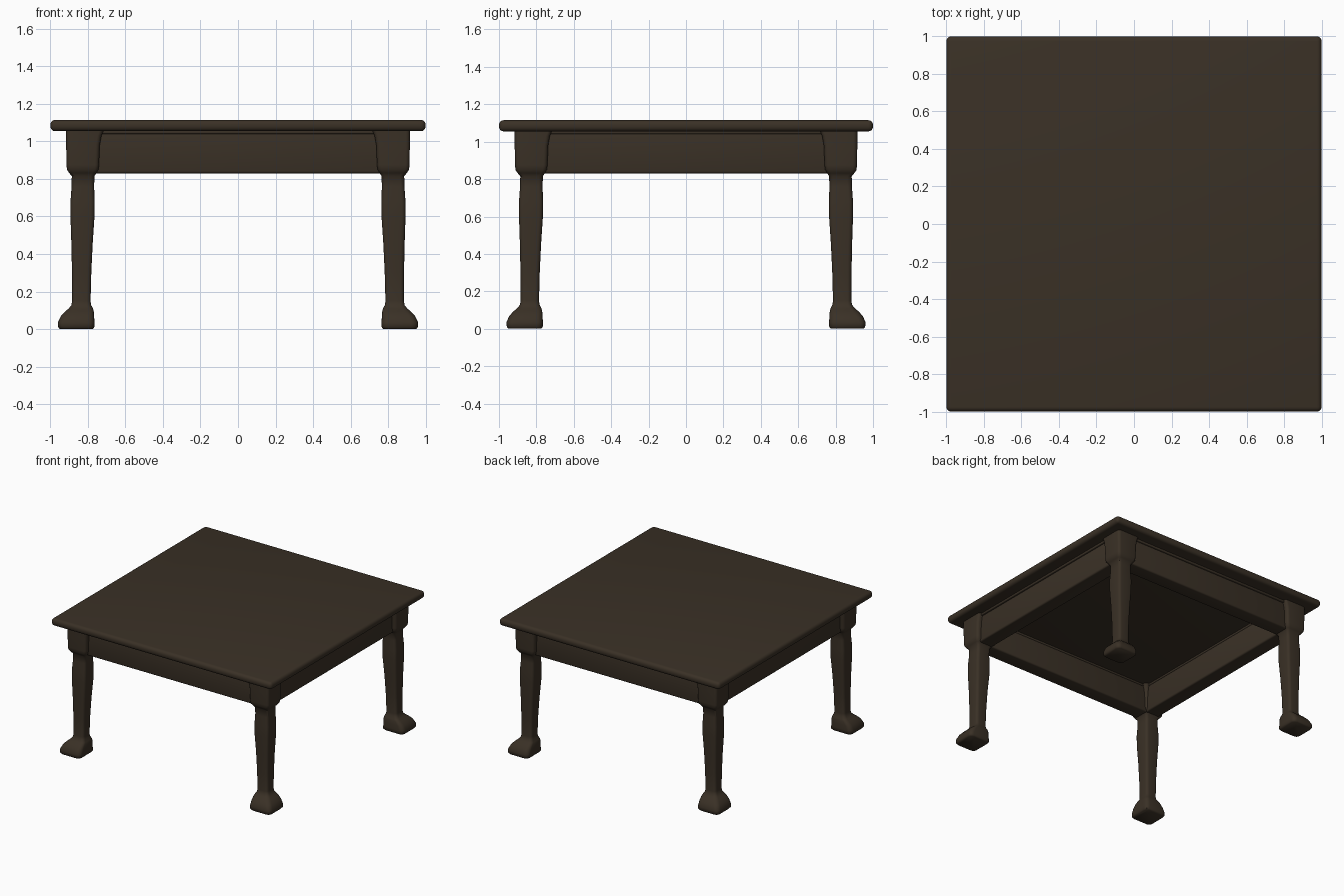
import bpy, bmesh, math

if "Cube" in bpy.data.objects:
    bpy.data.objects.remove(bpy.data.objects["Cube"])

wood = bpy.data.materials.new("dark brown wood")
wood.diffuse_color = (0.042, 0.030, 0.019, 1)
wood.use_nodes = True
wood.node_tree.nodes["Principled BSDF"].inputs["Base Color"].default_value = wood.diffuse_color


def finish(name, bm, angle=40):
    bmesh.ops.recalc_face_normals(bm, faces=bm.faces)
    me = bpy.data.meshes.new(name)
    bm.to_mesh(me)
    bm.free()
    me.materials.append(wood)
    for p in me.polygons:
        p.use_smooth = True
    me.set_sharp_from_angle(angle=math.radians(angle))
    ob = bpy.data.objects.new(name, me)
    bpy.context.collection.objects.link(ob)
    return ob


def box(name, lo, hi, bevel, segments=3):
    bm = bmesh.new()
    bmesh.ops.create_cube(bm, size=1)
    for v in bm.verts:
        v.co = [(l + h) / 2 + c * (h - l) for l, h, c in zip(lo, hi, v.co)]
    bmesh.ops.bevel(bm, geom=list(bm.edges), offset=bevel, segments=segments,
                    profile=0.5, affect='EDGES')
    return finish(name, bm)


# Leg profile: height, inner edge, outer edge, corner radius
LEG = [(0.0, 0.775, 0.950, 0.030), (0.01, 0.766, 0.958, 0.030),
       (0.035, 0.765, 0.960, 0.035), (0.07, 0.767, 0.944, 0.035),
       (0.095, 0.769, 0.920, 0.030), (0.11, 0.773, 0.902, 0.028),
       (0.128, 0.783, 0.888, 0.024), (0.15, 0.786, 0.884, 0.022),
       (0.30, 0.782, 0.885, 0.022), (0.45, 0.775, 0.888, 0.022),
       (0.60, 0.765, 0.893, 0.022), (0.68, 0.764, 0.893, 0.022),
       (0.76, 0.767, 0.887, 0.022), (0.815, 0.765, 0.886, 0.022),
       (0.832, 0.755, 0.900, 0.022), (0.850, 0.744, 0.912, 0.022),
       (0.875, 0.741, 0.914, 0.022), (0.98, 0.737, 0.916, 0.022),
       (1.03, 0.728, 0.916, 0.022), (1.06, 0.715, 0.916, 0.022)]


def leg(name, sx, sy):
    bm = bmesh.new()
    rings = []
    for z, a, b, r in LEG:
        c, h = (a + b) / 2, (b - a) / 2 - r
        ring = []
        for q in range(4):
            mid = math.radians(45 + 90 * q)
            cx = c + math.copysign(h, math.cos(mid))
            cy = c + math.copysign(h, math.sin(mid))
            for k in range(5):
                t = math.radians(90 * q + 22.5 * k)
                ring.append(bm.verts.new((sx * (cx + r * math.cos(t)),
                                          sy * (cy + r * math.sin(t)), z)))
        rings.append(ring)
    n = len(rings[0])
    for lo, hi in zip(rings, rings[1:]):
        for i in range(n):
            j = (i + 1) % n
            bm.faces.new((lo[i], lo[j], hi[j], hi[i]))
    bm.faces.new(rings[0])
    bm.faces.new(rings[-1])
    return finish(name, bm, 50)


# Table top with rounded rim
box("table_top", (-1, -1, 1.055), (1, 1, 1.115), 0.025, 4)

# Four legs with corner blocks and outward feet
for sx, side in ((-1, "left"), (1, "right")):
    for sy, end in ((-1, "front"), (1, "back")):
        leg(f"{end}_{side}_leg", sx, sy)

# Apron boards with a slim moulding under the top
for s, side, end in ((-1, "left", "front"), (1, "right", "back")):
    for lo, hi, z0, z1, part, bev in ((0.755, 0.88, 0.83, 1.06, "apron", 0.012),
                                      (0.75, 0.895, 1.04, 1.06, "moulding", 0.006)):
        p, q = sorted((s * lo, s * hi))
        box(f"{end}_{part}", (-0.80, p, z0), (0.80, q, z1), bev)
        box(f"{side}_{part}", (p, -0.80, z0), (q, 0.80, z1), bev)
